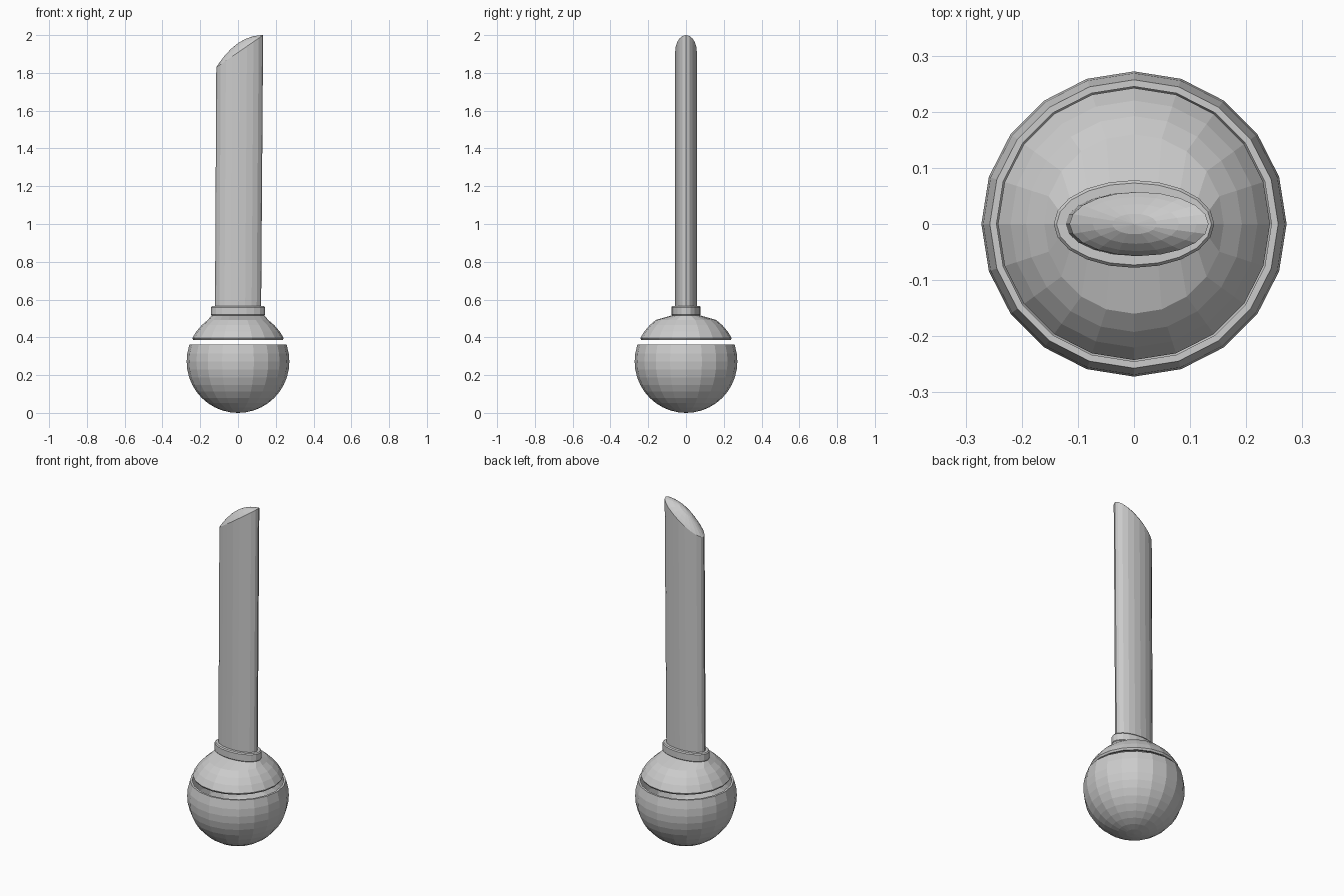
import bpy, bmesh
from math import sin, cos, pi, radians

if "Cube" in bpy.data.objects:
    bpy.data.objects.remove(bpy.data.objects["Cube"])

N = 20            # sides of every round part
R, C = 0.272, 0.272  # ball radius and centre height


def loft(name, rings, start=None, end=None, loop=False):
    """Skin rings of (centre x, radius x, radius y, z, slope of z over x); start/end are pole points."""
    bm = bmesh.new()
    rows = []
    for cx, rx, ry, z, slope in rings:
        row = []
        for i in range(N):
            a = 2 * pi * i / N
            row.append(bm.verts.new((cx + rx * cos(a), ry * sin(a), z + slope * rx * cos(a))))
        rows.append(row)
    pairs = list(zip(rows, rows[1:]))
    if loop:
        pairs.append((rows[-1], rows[0]))
    for a, b in pairs:
        for i in range(N):
            j = (i + 1) % N
            bm.faces.new((a[i], a[j], b[j], b[i]))
    for pole, row in ((start, rows[0]), (end, rows[-1])):
        if pole:
            p = bm.verts.new(pole)
            for i in range(N):
                bm.faces.new((row[i], row[(i + 1) % N], p))
    bmesh.ops.recalc_face_normals(bm, faces=bm.faces)
    mesh = bpy.data.meshes.new(name)
    bm.to_mesh(mesh)
    bm.free()
    ob = bpy.data.objects.new(name, mesh)
    bpy.context.collection.objects.link(ob)
    return ob


def circle(r, z):
    return (0, r, r, z, 0)


def ball(radius, angles):
    return [circle(radius * cos(radians(e)), C + radius * sin(radians(e))) for e in angles]


# Lower bowl: thin shell with a flat rim
T = 0.014
loft("lower_bowl",
     ball(R, range(-81, 19, 9)) + [circle(0.257, 0.363), circle(0.245, 0.363)]
     + ball(R - T, range(9, -82, -9)),
     start=(0, 0, C - R), end=(0, 0, C - R + T))

# Upper cap: shell with a small downturned lip, blending to the oval collar
loft("upper_cap",
     [circle(0.225, 0.386), circle(0.236, 0.385)]
     + ball(R, (27, 36, 45, 54))
     + [(0, 0.140, 0.075, 0.516, 0), (0, 0.11, 0.05, 0.505, 0)]
     + ball(R - T, (54, 45, 36)), loop=True)

# Oval collar
loft("collar",
     [(0, 0.11, 0.05, 0.512, 0), (0, 0.138, 0.073, 0.514, 0), (0, 0.143, 0.078, 0.520, 0),
      (0, 0.143, 0.078, 0.559, 0), (0, 0.138, 0.073, 0.565, 0), (0, 0.11, 0.05, 0.565, 0)], loop=True)

# Oval stem with a slanted, gently domed tip
cx, rx, ry, slope = 0.009, 0.124, 0.057, 0.69
zc = 2.0 - slope * rx
tip = [(cx * s * s, rx * s, ry * s, zc + 0.043 * (1 - s * s), slope) for s in (1, 0.85, 0.62, 0.32)]
loft("stem", [(0, 0.122, 0.057, 0.51, 0)] + tip,
     start=(0, 0, 0.51), end=(0, 0, zc + 0.043))
